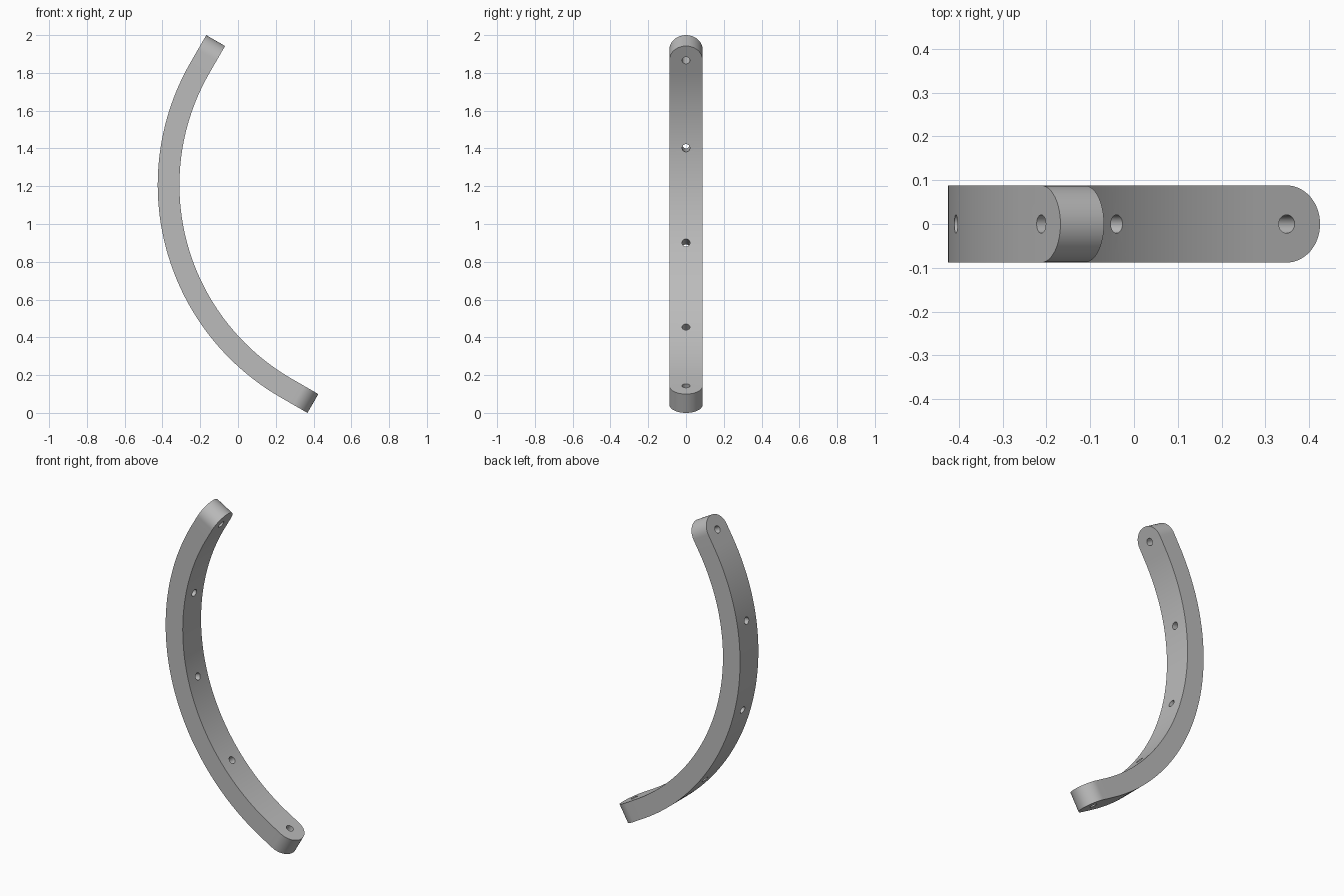
import bpy, bmesh
from math import sin, cos, pi, radians
from mathutils import Vector, Matrix

if "Cube" in bpy.data.objects:
    bpy.data.objects.remove(bpy.data.objects["Cube"], do_unlink=True)

CENTRE = Vector((0.873, 0, 1.207))
R_OUT, R_IN = 1.298, 1.183
STRAIGHT = 0.166          # straight run at each end, including the rounding
HALF_W = 0.088
HOLE_R = 0.021
A_TOP, A_LOW = radians(150), radians(240)


def radial(a):
    return Vector((cos(a), 0, sin(a)))


def tangent(a):
    return Vector((-sin(a), 0, cos(a)))


# Stations along the bar: (angle, straight offset along tangent, half width)
CAP, ARC = 16, 72
flat = STRAIGHT - HALF_W
cap = [(flat + HALF_W * sin(pi / 2 * i / CAP), HALF_W * cos(pi / 2 * i / CAP))
       for i in range(CAP + 1)]
stations = [(A_TOP, -s, w) for s, w in reversed(cap)]
stations += [(A_TOP + (A_LOW - A_TOP) * i / ARC, 0, HALF_W) for i in range(ARC + 1)]
stations += [(A_LOW, s, w) for s, w in cap]

# Curved bar with rounded ends
bm = bmesh.new()
rings = []
for a, s, w in stations:
    ring = []
    for r, side in ((R_OUT, -1), (R_OUT, 1), (R_IN, 1), (R_IN, -1)):
        p = CENTRE + radial(a) * r + tangent(a) * s
        p.y = side * w
        ring.append(bm.verts.new(p))
    rings.append(ring)
for r0, r1 in zip(rings, rings[1:]):
    for k in range(4):
        n = (k + 1) % 4
        bm.faces.new((r0[k], r0[n], r1[n], r1[k]))
bmesh.ops.remove_doubles(bm, verts=bm.verts, dist=1e-5)
bmesh.ops.recalc_face_normals(bm, faces=bm.faces)


def make_object(name, bm):
    mesh = bpy.data.meshes.new(name)
    bm.to_mesh(mesh)
    bm.free()
    obj = bpy.data.objects.new(name, mesh)
    bpy.context.collection.objects.link(obj)
    return obj


bar = make_object("curved_bar", bm)

# Cutter for the five radial screw holes
bm = bmesh.new()
holes = [(A_TOP, -flat), (A_LOW, flat)]
holes += [(radians(195 + d), 0) for d in (-24.5, 0, 24.5)]
for a, s in holes:
    pos = CENTRE + radial(a) * (R_OUT + R_IN) / 2 + tangent(a) * s
    turn = radial(a).to_track_quat('Z', 'Y').to_matrix().to_4x4()
    bmesh.ops.create_cone(bm, cap_ends=True, segments=32, radius1=HOLE_R,
                          radius2=HOLE_R, depth=0.3,
                          matrix=Matrix.Translation(pos) @ turn)
cutter = make_object("hole_cutter", bm)
cutter.hide_render = True

# Material
mat = bpy.data.materials.new("plain_grey")
mat.use_nodes = True
grey = (0.5, 0.5, 0.5, 1)
mat.diffuse_color = grey
mat.node_tree.nodes["Principled BSDF"].inputs["Base Color"].default_value = grey
bar.data.materials.append(mat)
cutter.data.materials.append(mat)

# Drill the holes, then shade
mod = bar.modifiers.new("holes", 'BOOLEAN')
mod.operation = 'DIFFERENCE'
mod.solver = 'EXACT'
mod.object = cutter
bpy.ops.object.select_all(action='DESELECT')
bpy.context.view_layer.objects.active = bar
bar.select_set(True)
bpy.ops.object.modifier_apply(modifier=mod.name)
bpy.data.objects.remove(cutter, do_unlink=True)
bpy.ops.object.shade_smooth_by_angle(angle=radians(30))
